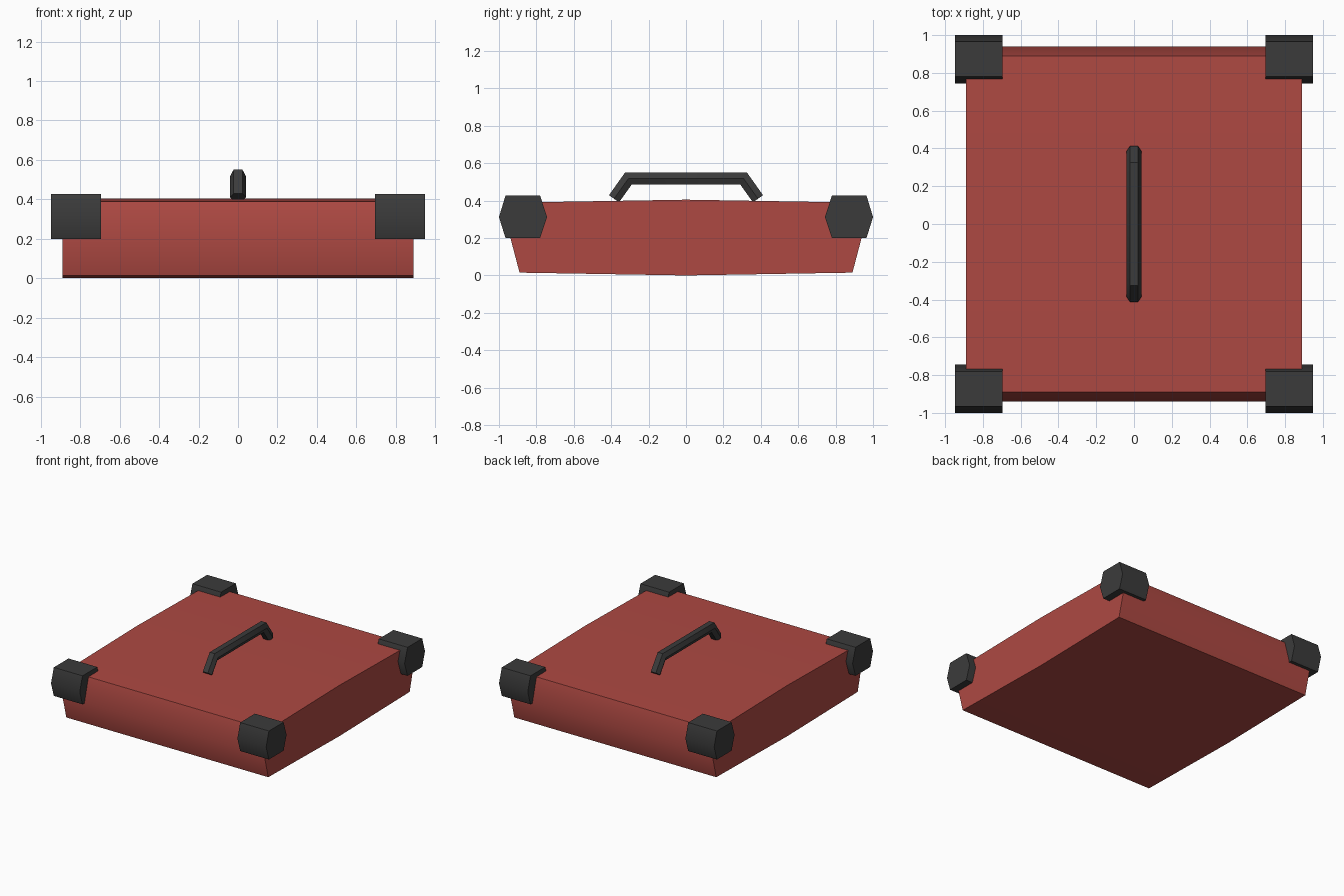
import bpy
import bmesh
import math
from mathutils import Vector

cube = bpy.data.objects.get("Cube")
if cube:
    bpy.data.objects.remove(cube, do_unlink=True)


def make_material(name, color):
    mat = bpy.data.materials.new(name)
    mat.use_nodes = True
    mat.diffuse_color = color
    bsdf = next(n for n in mat.node_tree.nodes if n.type == 'BSDF_PRINCIPLED')
    bsdf.inputs["Base Color"].default_value = color
    return mat


red = make_material("brick red", (0.42, 0.066, 0.055, 1))
black = make_material("charcoal", (0.044, 0.044, 0.044, 1))


def loft(name, rings, mat, smooth_angle):
    """Join matching rings of points into a closed, capped solid."""
    bm = bmesh.new()
    loops = [[bm.verts.new(p) for p in ring] for ring in rings]
    for a, b in zip(loops, loops[1:]):
        for i in range(len(a)):
            j = (i + 1) % len(a)
            bm.faces.new((a[i], a[j], b[j], b[i]))
    bm.faces.new(loops[0])
    bm.faces.new(loops[-1])
    bmesh.ops.recalc_face_normals(bm, faces=bm.faces)
    mesh = bpy.data.meshes.new(name)
    bm.to_mesh(mesh)
    bm.free()
    mesh.materials.append(mat)
    obj = bpy.data.objects.new(name, mesh)
    bpy.context.collection.objects.link(obj)
    bpy.ops.object.select_all(action='DESELECT')
    obj.select_set(True)
    bpy.context.view_layer.objects.active = obj
    bpy.ops.object.shade_smooth_by_angle(angle=math.radians(smooth_angle))
    return obj


def extrude_x(name, profile, x0, x1, mat):
    rings = [[(x, y, z) for y, z in profile] for x in (x0, x1)]
    return loft(name, rings, mat, 40)


# Case body: slightly swollen on its front, back, top and bottom
half = [(0, 0), (0.89, 0.015), (0.94, 0.205), (0.89, 0.39), (0, 0.405)]
profile = half + [(-y, z) for y, z in reversed(half[1:-1])]
extrude_x("case_body", profile, -0.89, 0.89, red)

# Hexagonal corner guards
guard = [(1.0, 0.312), (0.965, 0.427), (0.78, 0.427),
         (0.743, 0.312), (0.78, 0.2), (0.965, 0.2)]
for sx, side in ((1, "left"), (-1, "right")):
    for sy, end in ((-1, "front"), (1, "back")):
        extrude_x(f"corner_guard_{end}_{side}",
                  [(sy * y, z) for y, z in guard], sx * 0.695, sx * 0.948, black)

# Carrying handle: hexagonal bar swept along a bent path with mitred corners
path = [Vector((0, y, z)) for y, z in
        ((-0.385, 0.41), (-0.308, 0.518), (0.308, 0.518), (0.385, 0.41))]
section = [(0.04, 0), (0.022, 0.033), (-0.022, 0.033),
           (-0.04, 0), (-0.022, -0.033), (0.022, -0.033)]
rings = []
for i, p in enumerate(path):
    into = (p - path[i - 1]).normalized() if i > 0 else None
    out = (path[i + 1] - p).normalized() if i < len(path) - 1 else None
    into, out = into or out, out or into
    tangent = (into + out).normalized()
    up = Vector((0, -tangent.z, tangent.y)) / tangent.dot(out)
    rings.append([p + Vector((a, 0, 0)) + up * b for a, b in section])
loft("carrying_handle", rings, black, 30)
